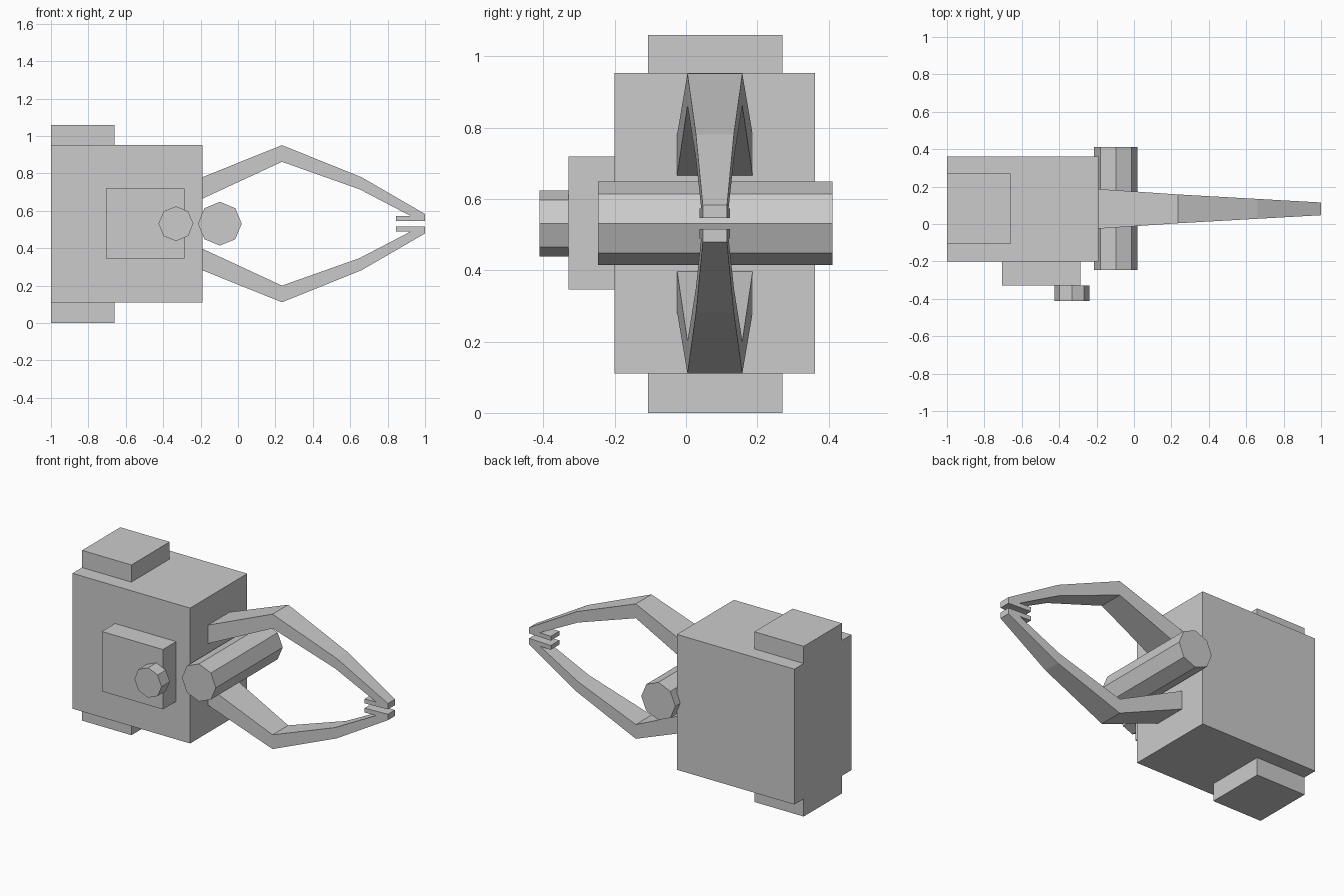
import bpy, bmesh
from math import pi

if "Cube" in bpy.data.objects:
    bpy.data.objects.remove(bpy.data.objects["Cube"])

MID_Z = 0.531   # mirror plane of the jaws
JAW_Y = 0.081


def make_object(name, bm):
    bmesh.ops.recalc_face_normals(bm, faces=bm.faces)
    mesh = bpy.data.meshes.new(name)
    bm.to_mesh(mesh)
    bm.free()
    obj = bpy.data.objects.new(name, mesh)
    bpy.context.collection.objects.link(obj)
    return obj


def box(name, lo, hi):
    bm = bmesh.new()
    bmesh.ops.create_cube(bm, size=1)
    for v in bm.verts:
        v.co = [(a + b) / 2 + c * (b - a) for a, b, c in zip(lo, hi, v.co)]
    return make_object(name, bm)


def octagon_rod(name, x, z, radius, y0, y1):
    bpy.ops.mesh.primitive_cylinder_add(vertices=8, radius=radius, depth=y1 - y0,
                                        location=(x, (y0 + y1) / 2, z),
                                        rotation=(pi / 2, 0, 0))
    bpy.context.object.name = name


def half_width(x):
    # the jaw narrows towards its tip
    if x < 0.235:
        return 0.106 + (x + 0.19) / 0.425 * (0.077 - 0.106)
    return 0.077 + (x - 0.235) / 0.765 * (0.034 - 0.077)


def jaw(name, flip):
    profile = [(-0.19, 0.78), (0.235, 0.951), (0.66, 0.78), (1.0, 0.583),
               (1.0, 0.546), (0.845, 0.546), (0.845, 0.573), (0.922, 0.573),
               (0.65, 0.715), (0.235, 0.862), (-0.19, 0.665)]
    bm = bmesh.new()
    rings = []
    for side in (-1, 1):
        rings.append([bm.verts.new((x, JAW_Y + side * half_width(x),
                                    MID_Z + flip * (z - MID_Z)))
                      for x, z in profile])
    a, b = rings
    n = len(profile)
    for i in range(n):
        j = (i + 1) % n
        bm.faces.new((a[i], a[j], b[j], b[i]))
    # side walls split segment by segment, then the tip
    for r in rings:
        bm.faces.new((r[0], r[1], r[9], r[10]))
        bm.faces.new((r[1], r[2], r[8], r[9]))
        bm.faces.new((r[2], r[3], r[7], r[8]))
        bm.faces.new((r[3], r[4], r[7]))
        bm.faces.new((r[4], r[5], r[6], r[7]))
    return make_object(name, bm)


# Housing with its top and bottom blocks
box("body", (-1, -0.2, 0.11), (-0.19, 0.362, 0.953))
box("top_block", (-1, -0.106, 0.953), (-0.66, 0.27, 1.06))
box("bottom_block", (-1, -0.106, 0), (-0.66, 0.27, 0.11))

# Side plate and knob
box("side_plate", (-0.707, -0.33, 0.346), (-0.286, -0.2, 0.719))
octagon_rod("knob", -0.332, 0.531, 0.093, -0.411, -0.33)

# Cross bar in front of the housing
octagon_rod("cross_bar", -0.097, 0.531, 0.117, -0.246, 0.411)

# Pair of pincer jaws
jaw("upper_jaw", 1)
jaw("lower_jaw", -1)
